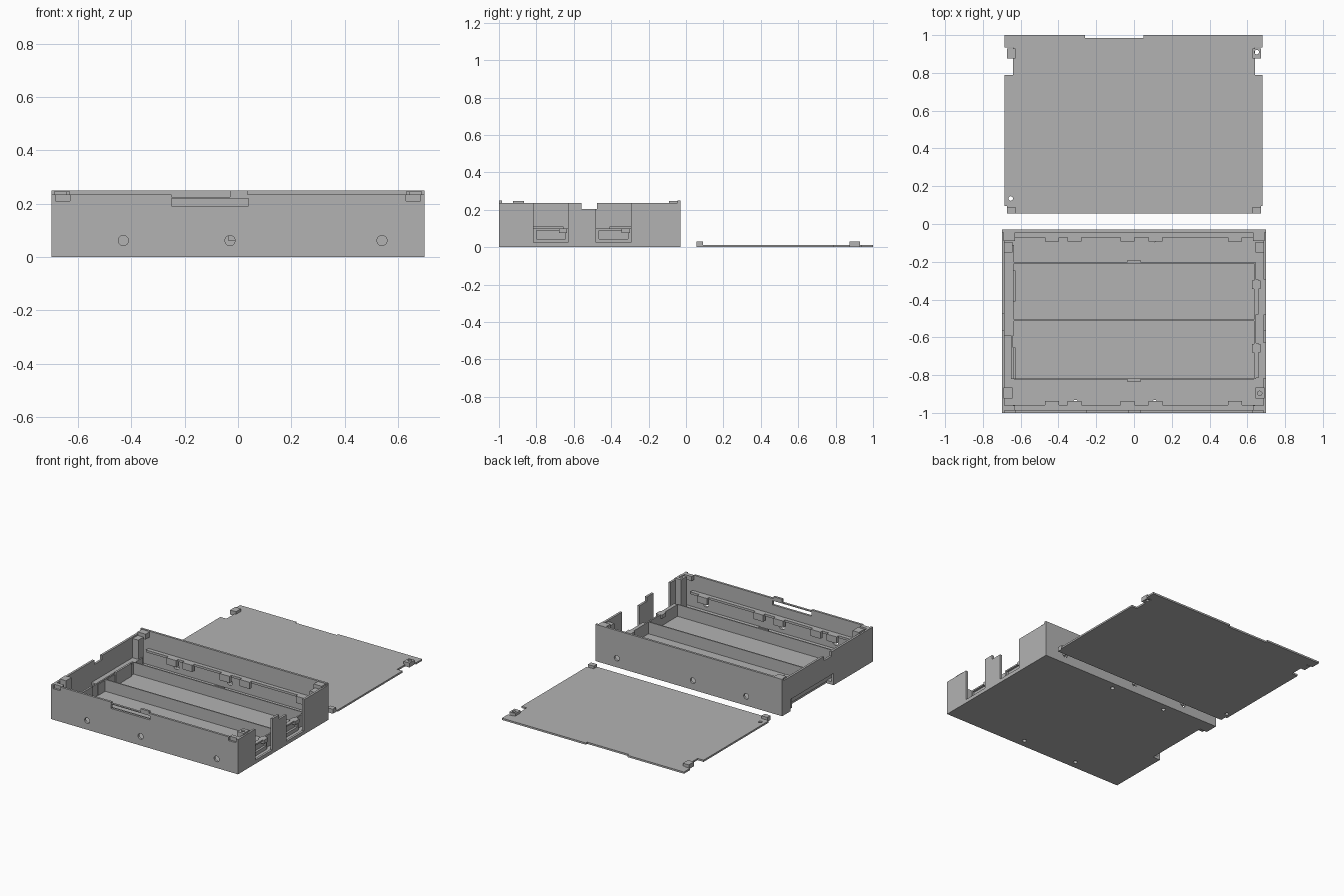
import bpy, math

if "Cube" in bpy.data.objects:
    bpy.data.objects.remove(bpy.data.objects["Cube"])

grey = bpy.data.materials.new("plain grey")
grey.diffuse_color = (0.45, 0.45, 0.45, 1)
grey.use_nodes = True
grey.node_tree.nodes["Principled BSDF"].inputs["Base Color"].default_value = grey.diffuse_color


def box(name, x0, x1, y0, y1, z0, z1):
    bpy.ops.mesh.primitive_cube_add(size=1, location=((x0 + x1) / 2, (y0 + y1) / 2, (z0 + z1) / 2))
    ob = bpy.context.object
    ob.name = name
    ob.scale = (x1 - x0, y1 - y0, z1 - z0)
    bpy.ops.object.transform_apply(location=True, rotation=False, scale=True)
    ob.data.materials.append(grey)
    return ob


def rod(name, loc, r, depth, rot=(0, 0, 0)):
    bpy.ops.mesh.primitive_cylinder_add(vertices=24, radius=r, depth=depth, location=loc, rotation=rot)
    ob = bpy.context.object
    ob.name = name
    ob.data.materials.append(grey)
    return ob


def cut(target, cutters):
    for c in cutters:
        m = target.modifiers.new("cut", 'BOOLEAN')
        m.operation = 'DIFFERENCE'
        m.solver = 'EXACT'
        m.object = c
        bpy.context.view_layer.objects.active = target
        bpy.ops.object.modifier_apply(modifier=m.name)
        bpy.data.objects.remove(c, do_unlink=True)


# ---- open case: hollowed shell ----
case = box("case_shell", -0.70, 0.70, -1.0, -0.03, 0, 0.235)
cuts = [box("cavity", -0.685, 0.685, -0.985, -0.045, 0.02, 0.4)]
# two open slots in the right wall, and cable notches in the top of both ends
for y0, y1 in ((-0.815, -0.63), (-0.48, -0.295)):
    cuts.append(box("slot", 0.66, 0.75, y0, y1, 0.025, 0.4))
cuts.append(box("notch", -0.8, 0.8, -0.56, -0.475, 0.205, 0.4))
# recess low on the left side
cuts.append(box("recess", -0.8, -0.645, -0.58, -0.12, -0.1, 0.08))
# latch opening in the front wall, with lowered rim
cuts.append(box("latch_hole", -0.25, 0.04, -1.1, -0.97, 0.192, 0.22))
cuts.append(box("rim_drop", -0.25, -0.03, -1.1, -0.97, 0.226, 0.4))
for s in (-1, 1):
    xs = sorted((s * 0.685, s * 0.63))
    cuts.append(box("hook_notch", *xs, -1.1, -0.97, 0.21, 0.4))
# round holes through front and back
for x in (-0.43, -0.03, 0.54):
    for y in (-1.0, -0.03):
        cuts.append(rod("hole", (x, y, 0.062), 0.019, 0.06, (math.pi / 2, 0, 0)))
# small holes in the floor below the wall tabs
for x in (-0.31, 0.11):
    for y in (-0.945, -0.08):
        cuts.append(rod("floor_hole", (x, y, 0), 0.014, 0.1))
cut(case, cuts)

# raised rims and latch tab
box("back_rim", -0.70, 0.70, -0.045, -0.03, 0.23, 0.249)
box("latch_tab", -0.03, 0.035, -1.0, -0.985, 0.22, 0.249)
# roof over the left recess
box("recess_roof", -0.69, -0.64, -0.59, -0.11, 0.08, 0.095)
box("recess_back", -0.645, -0.635, -0.59, -0.11, 0.01, 0.095)

# ledges along front and back walls, with snap tabs
for y0, y1, t0, t1 in ((-0.99, -0.958, -0.96, -0.937), (-0.072, -0.04, -0.093, -0.07)):
    box("wall_ledge", -0.64, 0.64, y0, y1, 0.115, 0.13)
    for x in (-0.435, -0.315, -0.035, 0.115, 0.535):
        box("wall_tab", x - 0.037, x + 0.037, t0, t1, 0.085, 0.13)

# cell bay dividers, end walls and small clips
for y in (-0.82, -0.51, -0.205):
    box("bay_divider", -0.635, 0.635, y - 0.004, y + 0.004, 0.015, 0.10)
for y in (-0.83, -0.197):
    box("divider_clip", -0.035, 0.035, y - 0.006, y + 0.006, 0.06, 0.105)
for x in (-0.645, 0.64):
    box("bay_end_wall", x - 0.005, x + 0.005, -0.82, -0.205, 0.015, 0.10)
for y in (-0.765, -0.355):
    box("left_contact", -0.64, -0.627, y - 0.055, y + 0.11, 0.02, 0.11)

# contact frames behind the right slots
for y0, y1 in ((-0.815, -0.63), (-0.48, -0.295)):
    frame = box("contact_frame", 0.645, 0.66, y0, y1, 0.02, 0.10)
    cut(frame, [box("opening", 0.6, 0.7, y0 + 0.015, y1 - 0.015, 0.045, 0.09)])
    box("contact_clip", 0.625, 0.67, y1 - 0.05, y1 - 0.005, 0.075, 0.10)

# corner posts, hooks and braces
for s in (-1, 1):
    xs = sorted((s * 0.69, s * 0.642))
    for y0, y1, top in ((-0.925, -0.865, 0.246), (-0.15, -0.095, 0.225)):
        post = box("corner_post", *xs, y0, y1, 0.01, top)
        if s > 0 and y0 < -0.5:
            cut(post, [rod("post_hole", (0.652 + 0.013, -0.897, 0.25), 0.012, 0.1)])
    xs = sorted((s * 0.69, s * 0.63))
    box("back_hook", *xs, -0.09, -0.04, 0.21, 0.246)
    box("front_hook", *xs, -0.987, -0.96, 0.205, 0.235)

# ---- flat lid lying behind the case ----
lid = box("lid_plate", -0.685, 0.68, 0.055, 1.0, 0, 0.012)
lc = [box("latch_notch", -0.26, 0.05, 0.985, 1.1, -0.1, 0.1),
      rod("lid_hole", (-0.652, 0.135, 0), 0.012, 0.2)]
for s in (-1, 1):
    xs = sorted((s * 0.8, s * 0.64))
    lc.append(box("side_notch", *xs, 0.79, 0.935, -0.1, 0.1))
    xs = sorted((s * 0.8, s * 0.672))
    lc.append(box("corner_notch", *xs, 0.0, 0.095, -0.1, 0.1))
cut(lid, lc)
for s in (-1, 1):
    xs = sorted((s * 0.672, s * 0.628))
    foot = box("lid_rear_hook", *xs, 0.875, 0.93, 0, 0.03)
    if s > 0:
        cut(foot, [rod("hook_hole", (0.65, 0.91, 0), 0.012, 0.2)])
    box("lid_front_hook", *xs, 0.055, 0.09, 0, 0.03)
